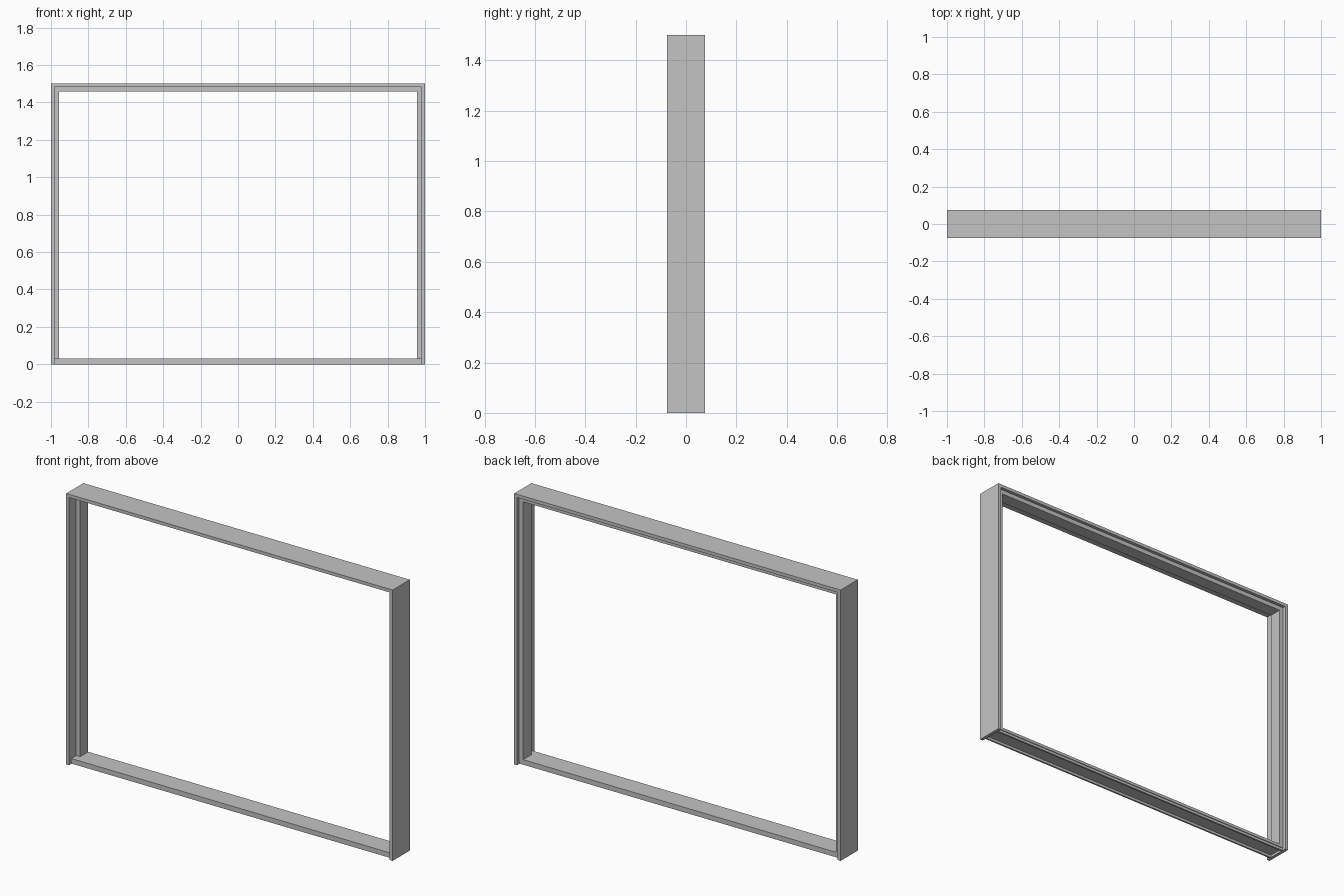
import bpy
import bmesh
from mathutils import Vector

cube = bpy.data.objects.get("Cube")
if cube:
    bpy.data.objects.remove(cube, do_unlink=True)

# Overall sizes
HALF_W, HEIGHT, HALF_D = 1.0, 1.5, 0.075
LINING = 0.018            # thickness of the outer frame boards
STOP = 0.024              # how far the stop stands in from the lining
STOP_FRONT, STOP_BACK = -0.014, 0.057
SILL_TOP, SILL_HALF_D = 0.03, 0.057

grey = bpy.data.materials.new("light grey")
grey.use_nodes = True
colour = (0.55, 0.55, 0.55, 1)
grey.diffuse_color = colour
grey.node_tree.nodes["Principled BSDF"].inputs["Base Color"].default_value = colour


def extrude_outline(name, points, offset):
    """Extrude a closed planar outline along an offset into a solid."""
    bm = bmesh.new()
    face = bm.faces.new([bm.verts.new(p) for p in points])
    result = bmesh.ops.extrude_face_region(bm, geom=[face], use_keep_orig=True)
    moved = [g for g in result["geom"] if isinstance(g, bmesh.types.BMVert)]
    bmesh.ops.translate(bm, verts=moved, vec=Vector(offset))
    bmesh.ops.recalc_face_normals(bm, faces=bm.faces)
    mesh = bpy.data.meshes.new(name)
    bm.to_mesh(mesh)
    bm.free()
    mesh.materials.append(grey)
    obj = bpy.data.objects.new(name, mesh)
    bpy.context.collection.objects.link(obj)
    return obj


def arch(name, half_w, top, thick, bottom, front, back):
    """Two uprights joined by a head, open at the bottom."""
    inner = half_w - thick
    right_half = [(half_w, bottom), (half_w, top)]
    inner_half = [(inner, top - thick), (inner, bottom)]
    outline = ([(-x, z) for x, z in right_half] + right_half[::-1]
               + inner_half[::-1] + [(-x, z) for x, z in inner_half])
    points = [(x, front, z) for x, z in outline]
    return extrude_outline(name, points, (0, back - front, 0))


# Outer lining: both jambs and the head
arch("frame_lining", HALF_W, HEIGHT, LINING, 0, -HALF_D, HALF_D)

# Stop running round the inside of the lining, standing on the sill
arch("frame_stop", HALF_W - LINING, HEIGHT - LINING, STOP, SILL_TOP,
     STOP_FRONT, STOP_BACK)

# Sill: a flat cap over two legs, hollow underneath
cap, leg_out, leg_in = 0.014, 0.053, 0.043
half = [(SILL_HALF_D, SILL_TOP), (SILL_HALF_D, cap), (leg_out, cap),
        (leg_out, 0), (leg_in, 0), (leg_in, cap)]
section = half + [(-y, z) for y, z in half[::-1]]
span = HALF_W - LINING
extrude_outline("sill", [(-span, y, z) for y, z in section], (2 * span, 0, 0))
